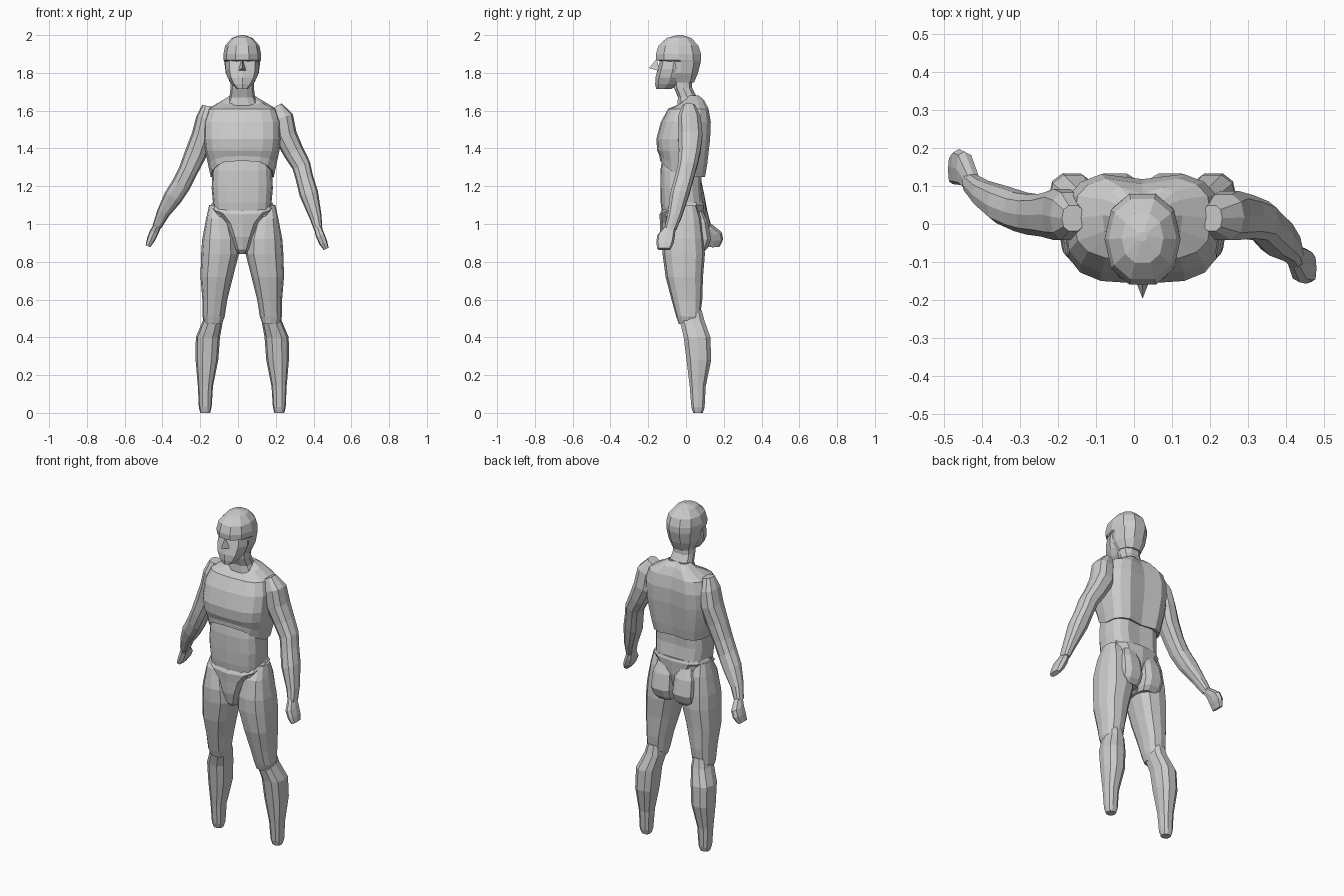
import bpy, bmesh, math
from mathutils import Vector

CX = 0.0225  # body centre line
grey = bpy.data.materials.new("light_grey")
grey.diffuse_color = (0.6, 0.6, 0.6, 1)


def finish(name, bm):
    bmesh.ops.recalc_face_normals(bm, faces=bm.faces)
    mesh = bpy.data.meshes.new(name)
    bm.to_mesh(mesh)
    bm.free()
    mesh.materials.append(grey)
    ob = bpy.data.objects.new(name, mesh)
    bpy.context.collection.objects.link(ob)
    return ob


def loft(name, rings, n=12, p=0.8, groove=0.0, follow=False):
    """Rings are (x, z, half width, front y, back y, front lift)."""
    bm = bmesh.new()
    loops = []
    for i, r in enumerate(rings):
        x, z, w, yf, yb = r[:5]
        lift = r[5] if len(r) > 5 else 0
        across = Vector((1, 0))
        if follow:  # tilt the ring square to the limb
            a, b = rings[max(i - 1, 0)], rings[min(i + 1, len(rings) - 1)]
            t = Vector((b[0] - a[0], b[1] - a[1])).normalized()
            across = Vector((-t.y, t.x))
        loop = []
        for k in range(n):
            c, s = math.cos(math.tau * k / n), math.sin(math.tau * k / n)
            u = math.copysign(abs(c) ** p, c) if abs(c) > 1e-6 else 0
            v = math.copysign(abs(s) ** p, s) if abs(s) > 1e-6 else 0
            y = (yf + yb) / 2 + v * (yb - yf) / 2
            if 4 * k == n:
                y -= groove
            loop.append(bm.verts.new((x + u * w * across.x, y,
                                      z + u * w * across.y + lift * max(0, -s))))
        loops.append(loop)
    for a, b in zip(loops, loops[1:]):
        for k in range(n):
            bm.faces.new((a[k], a[(k + 1) % n], b[(k + 1) % n], b[k]))
    bm.faces.new(loops[0])
    bm.faces.new(loops[-1])
    return finish(name, bm)


def central(rings):
    return [(CX, *r) for r in rings]


# Head: skull cap with brow overhang, jaw, nose, neck
loft("skull", central([
    (2.0, .012, -.045, -.02), (1.985, .055, -.105, .03), (1.945, .09, -.15, .07),
    (1.90, .1, -.165, .085), (1.868, .1, -.163, .085), (1.86, .095, -.13, .083),
    (1.80, .088, -.12, .068), (1.75, .065, -.07, .045)]), n=10, p=.9)
loft("jaw", central([
    (1.865, .088, -.138, .01), (1.82, .09, -.15, .01), (1.775, .078, -.162, 0),
    (1.74, .055, -.163, -.03), (1.715, .03, -.158, -.08)]), n=8, p=.8)
bm = bmesh.new()
nose = [bm.verts.new((CX + x, y, z)) for x, y, z in (
    (0, -.155, 1.875), (-.022, -.14, 1.81), (.022, -.14, 1.81), (0, -.196, 1.825))]
for f in ((0, 1, 3), (0, 3, 2), (1, 2, 3), (0, 2, 1)):
    bm.faces.new([nose[i] for i in f])
finish("nose", bm)
loft("neck", central([
    (1.79, .06, -.075, .035), (1.72, .062, -.065, .035),
    (1.67, .068, -.045, .06), (1.60, .1, -.05, .09)]), n=10)

# Trunk: ribcage overlapping the abdomen, pelvis below
loft("chest", central([
    (1.68, .065, -.03, .07, -.05), (1.655, .105, -.055, .1, -.03),
    (1.61, .18, -.095, .125), (1.54, .203, -.133, .138), (1.45, .205, -.157, .135),
    (1.39, .197, -.153, .128), (1.31, .18, -.14, .118, .05),
    (1.25, .167, -.138, .107, .085), (1.255, .15, -.12, .09, .085)]),
    n=16, p=.65, groove=.02)
loft("abdomen", central([
    (1.36, .15, -.125, .09), (1.28, .158, -.136, .088), (1.19, .162, -.136, .085),
    (1.11, .155, -.134, .095), (1.04, .15, -.125, .09)]), n=16, p=.65, groove=.012)
loft("pelvis", central([
    (1.115, .158, -.13, .098, -.045), (1.10, .167, -.14, .104, -.05),
    (1.02, .1, -.138, .1, -.02), (.93, .062, -.136, .08),
    (.865, .036, -.122, .05), (.842, .022, -.1, .02)]), n=12, p=.7)

# Legs and buttocks, one per side
for side, s in (("left", -1), ("right", 1)):
    def sided(rings):
        return [(CX + s * r[0], *r[1:]) for r in rings]
    loft(side + "_buttock", sided([
        (.07, 1.07, .045, .0, .09), (.072, 1.01, .065, .0, .118),
        (.072, .92, .07, .0, .135), (.07, .875, .065, .0, .118),
        (.07, .85, .055, .0, .095)]), n=10, p=.7)
    loft(side + "_thigh", sided([
        (.125, 1.10, .05, -.06, .055), (.125, 1.03, .066, -.105, .08),
        (.117, .92, .095, -.126, .095), (.118, .84, .1, -.124, .1),
        (.135, .72, .086, -.108, .09), (.145, .6, .066, -.077, .086),
        (.152, .51, .059, -.052, .075), (.152, .47, .045, -.038, .05)]), n=12)
    loft(side + "_calf", sided([
        (.152, .545, .042, -.03, .085), (.155, .49, .053, -.036, .1),
        (.182, .40, .064, -.015, .132), (.187, .28, .06, 0, .136),
        (.195, .14, .04, .018, .106), (.196, .03, .034, .027, .1),
        (.196, 0, .026, .037, .09)]), n=10)

# Arms: the right reaches forward, the left swings back
loft("right_arm", [
    (.205, 1.625, .03, -.02, .05), (.235, 1.565, .058, -.045, .08),
    (.25, 1.47, .062, -.045, .09), (.295, 1.38, .055, -.04, .078),
    (.335, 1.31, .05, -.045, .062), (.35, 1.25, .047, -.06, .045),
    (.375, 1.16, .05, -.085, .02), (.41, 1.04, .033, -.1, -.02),
    (.425, .97, .022, -.118, -.05)], n=10, follow=True)
loft("right_hand", [
    (.42, .985, .019, -.115, -.055), (.435, .94, .024, -.153, -.058),
    (.452, .90, .022, -.157, -.065), (.467, .868, .014, -.152, -.08)],
    n=8, p=.65, follow=True)
loft("left_arm", [
    (-.16, 1.625, .03, -.02, .05), (-.172, 1.56, .05, -.045, .085),
    (-.19, 1.47, .055, -.045, .095), (-.225, 1.37, .058, -.035, .082),
    (-.265, 1.28, .051, -.03, .08), (-.30, 1.21, .051, -.02, .085),
    (-.345, 1.14, .05, 0, .1), (-.395, 1.06, .035, .04, .115),
    (-.43, .985, .024, .08, .135)], n=10, follow=True)
loft("left_hand", [
    (-.422, 1.0, .02, .08, .13), (-.445, .955, .024, .1, .19),
    (-.46, .92, .022, .103, .197), (-.477, .882, .013, .105, .18)],
    n=8, p=.65, follow=True)
